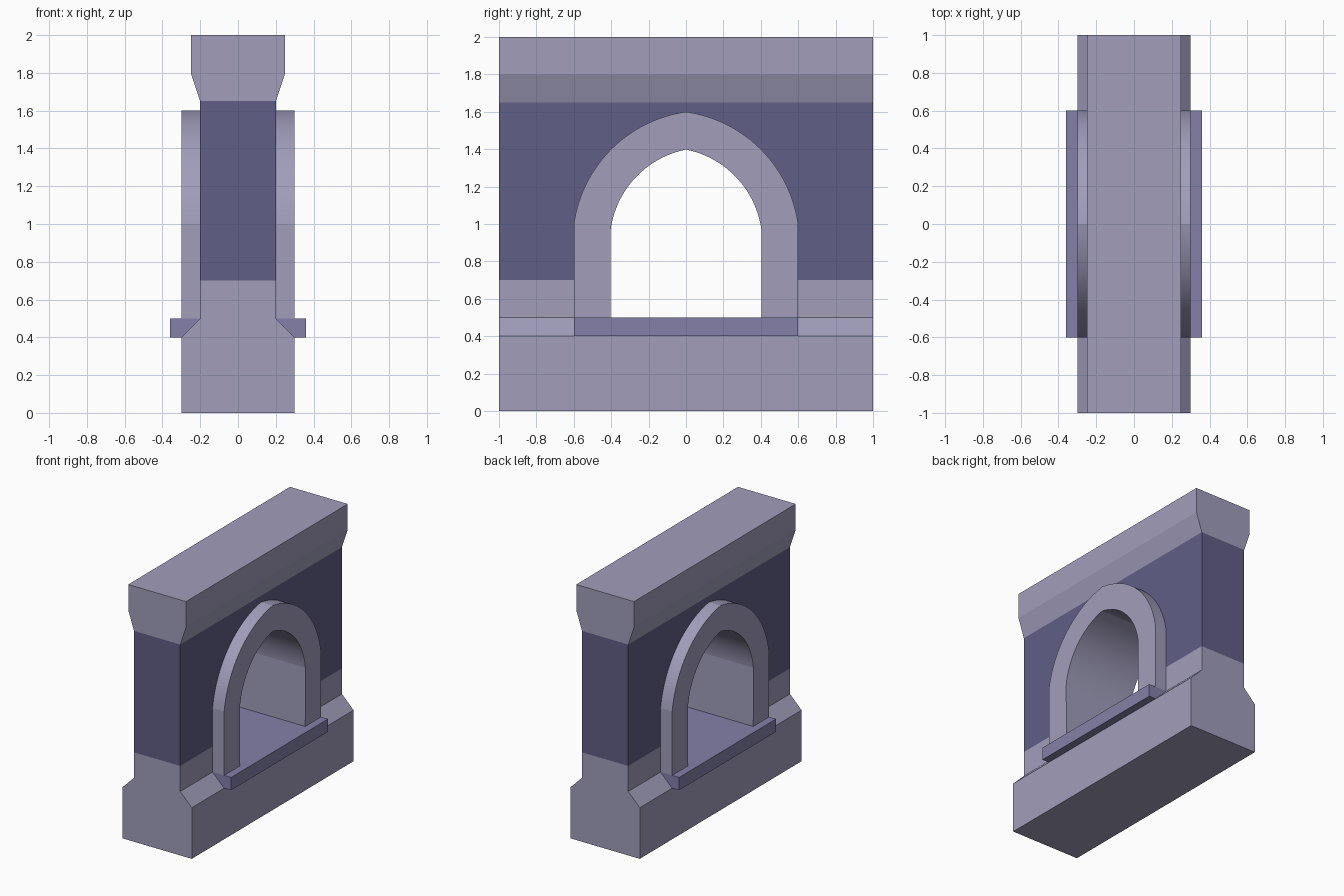
import bpy, bmesh, math

if "Cube" in bpy.data.objects:
    bpy.data.objects.remove(bpy.data.objects["Cube"])


def material(name, rgb):
    m = bpy.data.materials.new(name)
    m.diffuse_color = (*rgb, 1)
    m.use_nodes = True
    m.node_tree.nodes["Principled BSDF"].inputs["Base Color"].default_value = m.diffuse_color
    return m


STONE = material("pale_stone", (0.355, 0.337, 0.497))
DARK = material("dark_panel", (0.119, 0.112, 0.238))
SILL = material("sill_stone", (0.227, 0.216, 0.392))


def prism(name, outline, axis, half, mat=None):
    """Extrude a closed 2D outline symmetrically: (x,z) along y, or (y,z) along x."""
    bm = bmesh.new()
    place = (lambda u, v: (u, -half, v)) if axis == "y" else (lambda u, v: (-half, u, v))
    face = bm.faces.new([bm.verts.new(place(u, v)) for u, v in outline])
    new = bmesh.ops.extrude_face_region(bm, geom=[face])["geom"]
    shift = (0, 2 * half, 0) if axis == "y" else (2 * half, 0, 0)
    bmesh.ops.translate(bm, vec=shift, verts=[g for g in new if isinstance(g, bmesh.types.BMVert)])
    bmesh.ops.recalc_face_normals(bm, faces=bm.faces)
    mesh = bpy.data.meshes.new(name)
    bm.to_mesh(mesh)
    bm.free()
    ob = bpy.data.objects.new(name, mesh)
    bpy.context.collection.objects.link(ob)
    if mat:
        mesh.materials.append(mat)
    return ob


def mirrored(half):
    """Close a right-hand profile with its mirror image."""
    return half + [(-u, v) for u, v in reversed(half) if u > 1e-6]


def arch(width, radius, spring, bottom, steps=24):
    """Right half of a pointed arch; the arc is centred at (-0.1, 0.9)."""
    a0 = math.asin((spring - 0.9) / radius)
    a1 = math.acos(0.1 / radius)
    pts = [(width, bottom)]
    for i in range(steps + 1):
        a = a0 + (a1 - a0) * i / steps
        pts.append((max(0.0, radius * math.cos(a) - 0.1), 0.9 + radius * math.sin(a)))
    pts[-1] = (0.0, pts[-1][1])
    return pts


# Wall: plinth, panel and cornice
plinth = prism("plinth", mirrored([(0.3, 0), (0.3, 0.4), (0.2, 0.5), (0.2, 0.7)]), "y", 1, STONE)
panel = prism("wall_panel", mirrored([(0.2, 0.7), (0.2, 1.65)]), "y", 1, DARK)
prism("cornice", mirrored([(0.2, 1.65), (0.25, 1.8), (0.25, 2)]), "y", 1, STONE)

# Opening through the wall, hidden inside the frame thickness
cutter = prism("opening_cutter", mirrored(arch(0.5, 0.607, 0.98, 0.45)), "x", 0.5)
cutter.hide_render = True
for ob in (plinth, panel):
    mod = ob.modifiers.new("opening", "BOOLEAN")
    mod.operation = "DIFFERENCE"
    mod.solver = "EXACT"
    mod.object = cutter
    bpy.context.view_layer.objects.active = ob
    bpy.ops.object.modifier_apply(modifier=mod.name)
bpy.data.objects.remove(cutter)

# Arched window frame: outer line, then back along the inner line
outer = arch(0.6, 0.7071, 1.0, 0.5)
inner = arch(0.403, 0.508, 0.96, 0.5)
loop = (outer + [(-u, v) for u, v in reversed(outer[:-1])]
        + [(-u, v) for u, v in inner] + list(reversed(inner[:-1])))
frame = prism("arch_frame", loop, "x", 0.3, STONE)
bpy.ops.object.select_all(action="DESELECT")
frame.select_set(True)
bpy.context.view_layer.objects.active = frame
bpy.ops.object.shade_smooth_by_angle(angle=math.radians(7))

# Window sill
prism("sill", mirrored([(0.36, 0.4), (0.36, 0.5)]), "y", 0.6, SILL)
